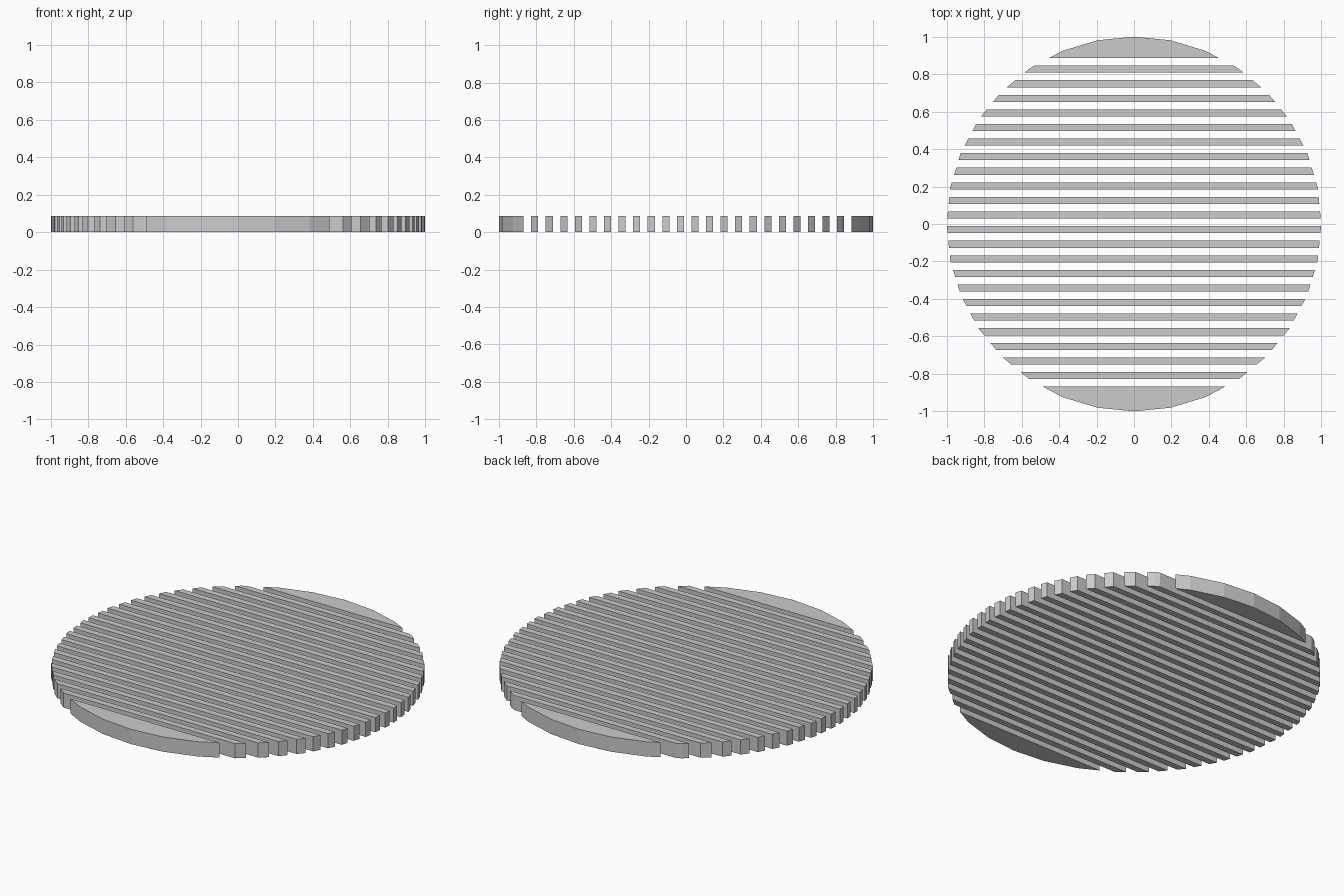
import bpy, bmesh

if "Cube" in bpy.data.objects:
    bpy.data.objects.remove(bpy.data.objects["Cube"])

SIDES, HEIGHT = 32, 0.087
SLOT, PITCH, FIRST, COUNT = 0.04, 0.0779, -0.868, 23


def disc_strip(name, y0, y1):
    """Part of a 32-sided disc lying between y0 and y1."""
    bm = bmesh.new()
    bmesh.ops.create_cone(bm, cap_ends=True, segments=SIDES,
                          radius1=1, radius2=1, depth=HEIGHT)
    bmesh.ops.translate(bm, verts=bm.verts, vec=(0, 0, HEIGHT / 2))
    for y, side in ((y0, -1), (y1, 1)):
        if abs(y) >= 1:
            continue
        cut = bmesh.ops.bisect_plane(
            bm, geom=bm.verts[:] + bm.edges[:] + bm.faces[:],
            plane_co=(0, y, 0), plane_no=(0, side, 0), clear_outer=True)
        edges = [e for e in bm.edges if e.is_boundary]
        bmesh.ops.holes_fill(bm, edges=edges, sides=0)
    bmesh.ops.recalc_face_normals(bm, faces=bm.faces)
    mesh = bpy.data.meshes.new(name)
    bm.to_mesh(mesh)
    bm.free()
    bpy.context.collection.objects.link(bpy.data.objects.new(name, mesh))


# Solid end segments
disc_strip("front_end_segment", -1, FIRST)
disc_strip("back_end_segment", FIRST + (COUNT - 1) * PITCH + SLOT, 1)

# Parallel slats between the slots
for i in range(COUNT - 1):
    start = FIRST + i * PITCH + SLOT
    disc_strip(f"slat_{i + 1}", start, start + PITCH - SLOT)
